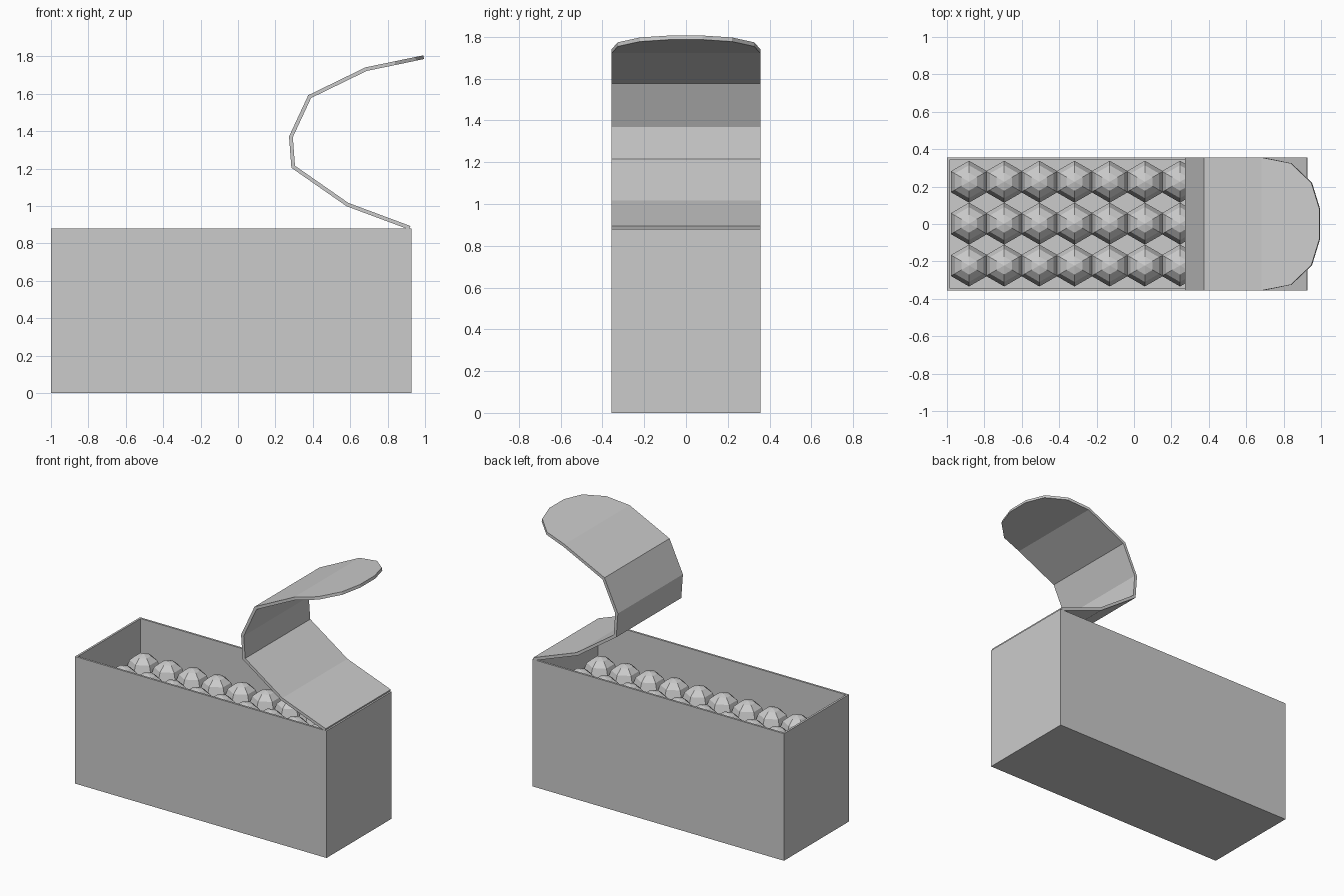
import bpy, bmesh, math

cube = bpy.data.objects.get("Cube")
if cube:
    bpy.data.objects.remove(cube, do_unlink=True)

# One plain grey for everything
grey = bpy.data.materials.new("plain grey")
grey.use_nodes = True
colour = (0.6, 0.6, 0.6, 1)
grey.diffuse_color = colour
grey.node_tree.nodes["Principled BSDF"].inputs["Base Color"].default_value = colour


def make_object(name, bm):
    bmesh.ops.recalc_face_normals(bm, faces=bm.faces)
    mesh = bpy.data.meshes.new(name)
    bm.to_mesh(mesh)
    bm.free()
    mesh.materials.append(grey)
    obj = bpy.data.objects.new(name, mesh)
    bpy.context.collection.objects.link(obj)
    return obj


LEFT, RIGHT, HALF, TOP, WALL = -1.0, 0.928, 0.356, 0.88, 0.02

# Open box: inset the top face and sink it to the floor
bm = bmesh.new()
bmesh.ops.create_cube(bm, size=1)
for v in bm.verts:
    v.co.x = LEFT if v.co.x < 0 else RIGHT
    v.co.y *= 2 * HALF
    v.co.z = 0 if v.co.z < 0 else TOP
lid_face = max(bm.faces, key=lambda f: f.calc_center_median().z)
bmesh.ops.inset_region(bm, faces=[lid_face], thickness=WALL)
sunk = bmesh.ops.extrude_discrete_faces(bm, faces=[lid_face])["faces"][0]
bmesh.ops.translate(bm, verts=sunk.verts, vec=(0, 0, WALL - TOP))
make_object("open_box", bm)

# Peeled-back lid: a bent strip whose last rows narrow to a rounded end
# Each row is x, z, half width
rows = [(0.918, 0.884, HALF), (0.585, 1.008, HALF), (0.295, 1.21, HALF),
        (0.283, 1.37, HALF), (0.383, 1.585, HALF), (0.685, 1.732, HALF),
        (0.84, 1.764, 0.325), (0.95, 1.787, 0.22), (0.993, 1.796, 0.08)]
bm = bmesh.new()
previous = None
for x, z, w in rows:
    pair = [bm.verts.new((x, -w, z)), bm.verts.new((x, w, z))]
    if previous:
        bm.faces.new((previous[0], previous[1], pair[1], pair[0]))
    previous = pair
lid = make_object("peeled_lid", bm)
thick = lid.modifiers.new("thickness", "SOLIDIFY")
thick.thickness = 0.02
thick.offset = 0
thick.use_even_offset = True

# Six-sided balls packed in layers; all share one mesh
profile = [(0.048, 0.1), (0.088, 0.068), (0.112, 0),
           (0.088, -0.068), (0.048, -0.1)]
bm = bmesh.new()
rings = []
for r, z in profile:
    rings.append([bm.verts.new((r * math.sin(i * math.pi / 3),
                                r * math.cos(i * math.pi / 3), z))
                  for i in range(6)])
top = bm.verts.new((0, 0, 0.112))
bottom = bm.verts.new((0, 0, -0.112))
for i in range(6):
    j = (i + 1) % 6
    bm.faces.new((top, rings[0][i], rings[0][j]))
    bm.faces.new((bottom, rings[-1][j], rings[-1][i]))
    for a, b in zip(rings, rings[1:]):
        bm.faces.new((a[i], b[i], b[j], a[j]))
ball = make_object("ball", bm)
ball.location = (-0.882, -0.222, 0.135)
for name, count, offset in (("columns", 10, (0.188, 0, 0)),
                            ("rows", 3, (0, 0.224, 0)),
                            ("layers", 3, (0, 0, 0.23))):
    array = ball.modifiers.new(name, "ARRAY")
    array.count = count
    array.use_relative_offset = False
    array.use_constant_offset = True
    array.constant_offset_displace = offset
ball.name = "packed_balls"
